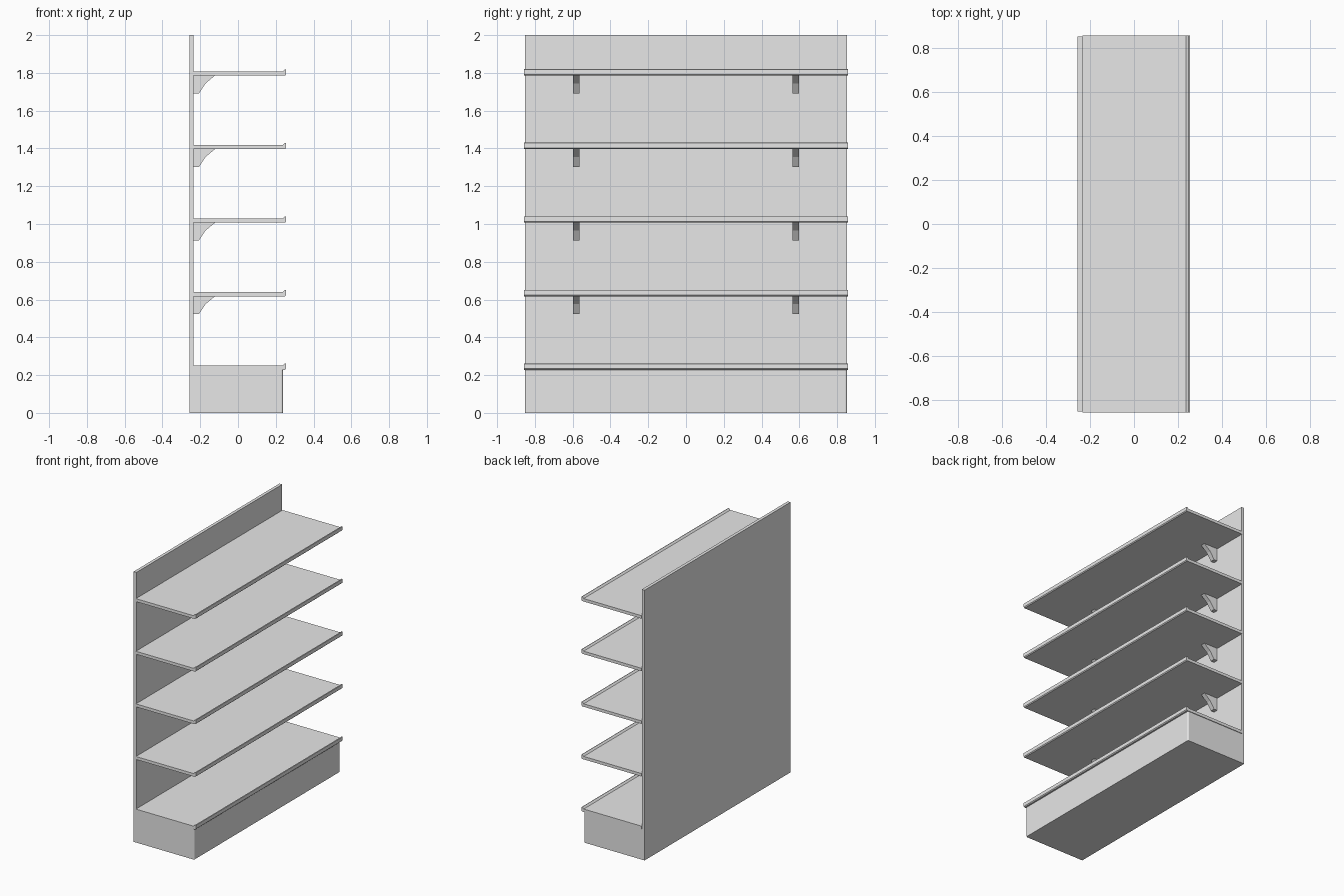
import bpy, bmesh

# Remove the default cube
cube = bpy.data.objects.get("Cube")
if cube:
    bpy.data.objects.remove(cube, do_unlink=True)

# Single painted metal colour
grey = bpy.data.materials.new("light grey metal")
grey.use_nodes = True
grey.diffuse_color = (0.8, 0.8, 0.8, 1)
grey.node_tree.nodes["Principled BSDF"].inputs["Base Color"].default_value = (0.8, 0.8, 0.8, 1)


def extrude_profile(name, profile, y0, y1, z=0.0):
    """Extrude an x-z outline along y."""
    bm = bmesh.new()
    face = bm.faces.new([bm.verts.new((x, y0, pz + z)) for x, pz in profile])
    out = bmesh.ops.extrude_face_region(bm, geom=[face])
    moved = [g for g in out["geom"] if isinstance(g, bmesh.types.BMVert)]
    bmesh.ops.translate(bm, verts=moved, vec=(0, y1 - y0, 0))
    bmesh.ops.recalc_face_normals(bm, faces=bm.faces)
    mesh = bpy.data.meshes.new(name)
    bm.to_mesh(mesh)
    bm.free()
    obj = bpy.data.objects.new(name, mesh)
    bpy.context.collection.objects.link(obj)
    mesh.materials.append(grey)
    return obj


def box(name, x0, x1, half_y, z0, z1):
    return extrude_profile(name, [(x0, z0), (x1, z0), (x1, z1), (x0, z1)], -half_y, half_y)


def round_front_corners(obj, radius):
    """Bevel the two upright edges at the front of a plate."""
    bm = bmesh.new()
    bm.from_mesh(obj.data)
    front = max(v.co.x for v in bm.verts)
    edges = [e for e in bm.edges
             if all(abs(v.co.x - front) < 1e-4 for v in e.verts)
             and abs(e.verts[0].co.z - e.verts[1].co.z) > 0.1]
    bmesh.ops.bevel(bm, geom=edges, offset=radius, segments=3, profile=0.5, affect="EDGES")
    bm.to_mesh(obj.data)
    bm.free()


BACK, PANEL_FRONT = -0.258, -0.235
SHELF_BOTTOM, SPACING = 0.228, 0.3895

# Back panel and plinth
box("back_panel", BACK, PANEL_FRONT, 0.853, 0, 2)
box("base_box", PANEL_FRONT, 0.222, 0.853, 0, SHELF_BOTTOM)
kick = box("kick_plate", 0.222, 0.238, 0.853, 0, SHELF_BOTTOM)
round_front_corners(kick, 0.01)

# Shelf outline with a raised front lip, and stepped bracket outline
shelf = [(PANEL_FRONT, 0), (0.249, 0), (0.255, 0.006), (0.255, 0.032),
         (0.249, 0.034), (0.237, 0.022), (PANEL_FRONT, 0.022)]
bracket = [(PANEL_FRONT, 0), (-0.122, 0), (-0.172, -0.042),
           (-0.207, -0.094), (PANEL_FRONT, -0.094)]

for i in range(5):
    z = SHELF_BOTTOM + i * SPACING
    extrude_profile(f"shelf_{i + 1}", shelf, -0.858, 0.858, z)
    if i:
        for side, y in (("right", -0.58), ("left", 0.58)):
            extrude_profile(f"bracket_{i + 1}_{side}", bracket, y - 0.017, y + 0.017, z)
